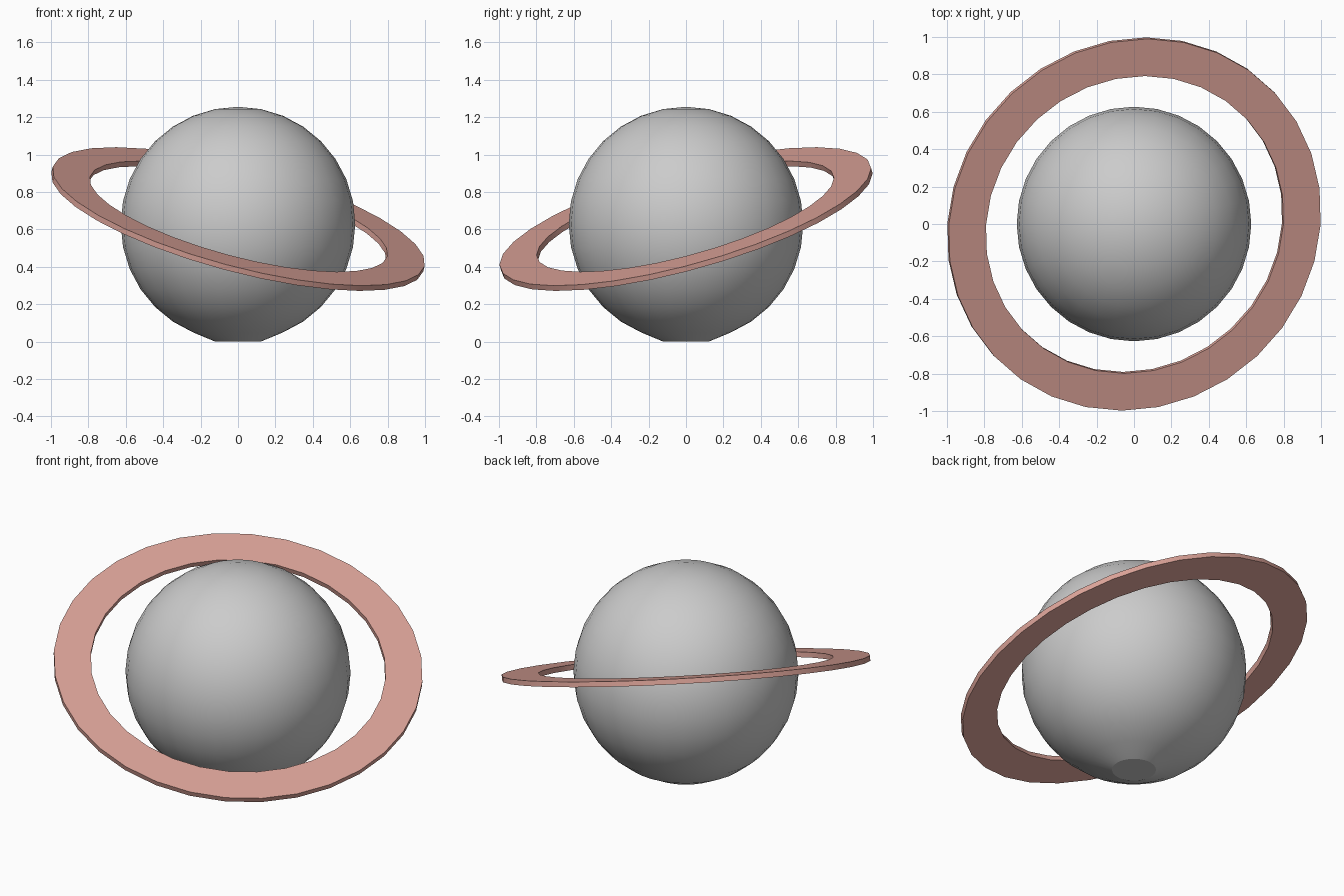
import bpy, bmesh, math

if "Cube" in bpy.data.objects:
    bpy.data.objects.remove(bpy.data.objects["Cube"])

R_BALL, Z_BALL = 0.627, 0.628
R_OUT, R_IN, THICK, Z_RING = 1.029, 0.823, 0.03, 0.655
SEGS = 32


def add_object(name, bm):
    mesh = bpy.data.meshes.new(name)
    bmesh.ops.recalc_face_normals(bm, faces=bm.faces)
    bm.to_mesh(mesh)
    bm.free()
    obj = bpy.data.objects.new(name, mesh)
    bpy.context.collection.objects.link(obj)
    return obj


def smooth(obj, degrees):
    bpy.ops.object.select_all(action='DESELECT')
    obj.select_set(True)
    bpy.context.view_layer.objects.active = obj
    bpy.ops.object.shade_smooth_by_angle(angle=math.radians(degrees))


# Planet: sphere with the bottom cap replaced by a flat disc on the ground
bm = bmesh.new()
bmesh.ops.create_uvsphere(bm, u_segments=SEGS, v_segments=16, radius=R_BALL)
pole = min(bm.verts, key=lambda v: v.co.z)
rim = [e.other_vert(pole) for e in pole.link_edges]
for v in rim:
    v.co.z = -Z_BALL
bmesh.ops.dissolve_verts(bm, verts=[pole])
planet = add_object("planet", bm)
planet.location.z = Z_BALL
smooth(planet, 30)
for p in planet.data.polygons:
    if len(p.vertices) > 4:
        p.use_smooth = False

# Ring: flat band with a rectangular section, tilted about x and y
bm = bmesh.new()
h = THICK / 2
section = [(R_IN, -h), (R_OUT, -h), (R_OUT, h), (R_IN, h)]
loops = []
for i in range(SEGS):
    a = 2 * math.pi * i / SEGS
    loops.append([bm.verts.new((r * math.cos(a), r * math.sin(a), z)) for r, z in section])
for i in range(SEGS):
    a, b = loops[i], loops[(i + 1) % SEGS]
    for j in range(4):
        k = (j + 1) % 4
        bm.faces.new((a[j], b[j], b[k], a[k]))
ring = add_object("ring", bm)
ring.location.z = Z_RING
ring.rotation_euler = (math.radians(15), math.radians(15), 0)
smooth(ring, 30)

# Dusty pink ring colour
mat = bpy.data.materials.new("dusty_pink")
mat.diffuse_color = (0.70, 0.36, 0.31, 1)
mat.use_nodes = True
mat.node_tree.nodes["Principled BSDF"].inputs["Base Color"].default_value = mat.diffuse_color
ring.data.materials.append(mat)
